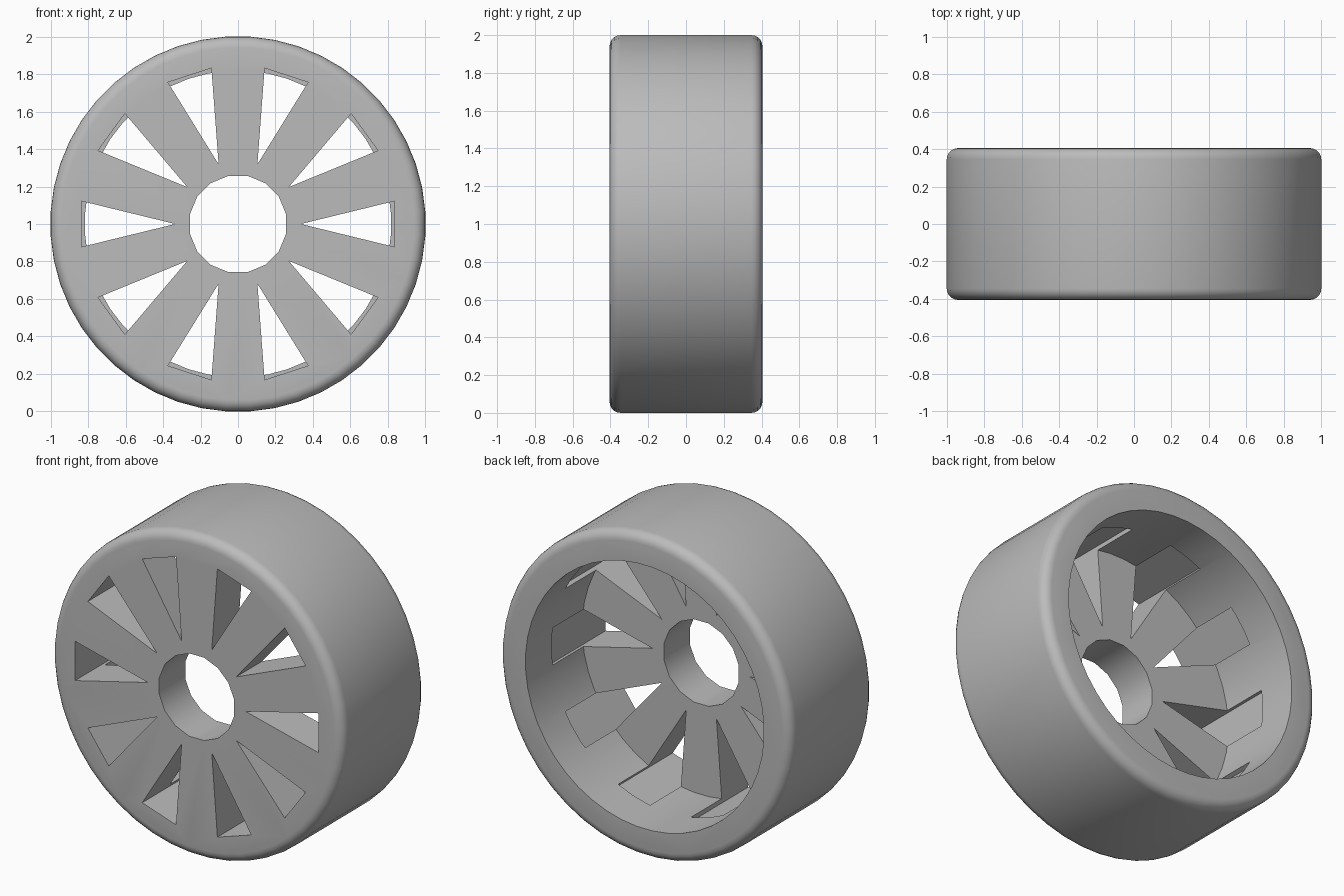
import bpy
import bmesh
from math import pi, cos, radians
from mathutils import Matrix, Vector

if "Cube" in bpy.data.objects:
    bpy.data.objects.remove(bpy.data.objects["Cube"])

HALF_WIDTH = 0.405
DISC_BACK = -0.15      # rear plane of the spoked disc
NOTCH_BACK = 0.15      # how far the windows bite into the barrel
WINDOWS = 10
CENTRE = Vector((0, 0, 1))

grey = bpy.data.materials.new("plain_grey")
grey.use_nodes = True
GREY = (0.5, 0.5, 0.5, 1)
grey.diffuse_color = GREY
grey.node_tree.nodes["Principled BSDF"].inputs["Base Color"].default_value = GREY


def new_object(name, bm):
    bmesh.ops.recalc_face_normals(bm, faces=bm.faces)
    mesh = bpy.data.meshes.new(name)
    bm.to_mesh(mesh)
    bm.free()
    obj = bpy.data.objects.new(name, mesh)
    obj.location = CENTRE
    bpy.context.collection.objects.link(obj)
    mesh.materials.append(grey)
    return obj


def drum(name, apothem, sides, front, back):
    """Cylinder along y with flats facing straight up and sideways."""
    radius = apothem / cos(pi / sides)
    bm = bmesh.new()
    place = (Matrix.Translation((0, (front + back) / 2, 0))
             @ Matrix.Rotation(pi / 2, 4, "X") @ Matrix.Rotation(pi / sides, 4, "Z"))
    bmesh.ops.create_cone(bm, cap_ends=True, segments=sides, radius1=radius,
                          radius2=radius, depth=back - front, matrix=place)
    return new_object(name, bm)


# Tread drum with rounded shoulders
wheel = drum("wheel", 1.0, 48, -HALF_WIDTH, HALF_WIDTH)
shoulder = wheel.modifiers.new("shoulder", "BEVEL")
shoulder.width = 0.06
shoulder.segments = 5
shoulder.limit_method = "ANGLE"
shoulder.angle_limit = radians(40)

# Rear recess and hub bore
recess = drum("recess_cutter", 0.817, 48, DISC_BACK, 0.6)
bore = drum("bore_cutter", 0.257, 16, -0.6, 0.6)

# Wedge windows between the spokes
bm = bmesh.new()
for i in range(WINDOWS):
    turn = Matrix.Rotation(2 * pi * i / WINDOWS, 4, "Y")
    outline = [(0.335, 0), (0.835, 0.122), (0.835, -0.122)]
    corners = [bm.verts.new(turn @ Vector((x, -0.6, z))) for x, z in outline]
    face = bm.faces.new(corners)
    grown = bmesh.ops.extrude_face_region(bm, geom=[face])["geom"]
    bmesh.ops.translate(bm, vec=(0, NOTCH_BACK + 0.6, 0),
                        verts=[v for v in grown if isinstance(v, bmesh.types.BMVert)])
windows = new_object("window_cutter", bm)

cutters = [recess, bore, windows]
for cutter in cutters:
    cut = wheel.modifiers.new(cutter.name, "BOOLEAN")
    cut.operation = "DIFFERENCE"
    cut.solver = "EXACT"
    cut.object = cutter
    cutter.hide_render = True

# Bake the cuts, then drop the cutters
bpy.context.view_layer.update()
evaluated = wheel.evaluated_get(bpy.context.evaluated_depsgraph_get())
baked = bpy.data.meshes.new_from_object(evaluated)
wheel.modifiers.clear()
wheel.data = baked
for cutter in cutters:
    bpy.data.objects.remove(cutter)

bpy.ops.object.select_all(action="DESELECT")
wheel.select_set(True)
bpy.context.view_layer.objects.active = wheel
bpy.ops.object.shade_smooth_by_angle(angle=radians(30))
